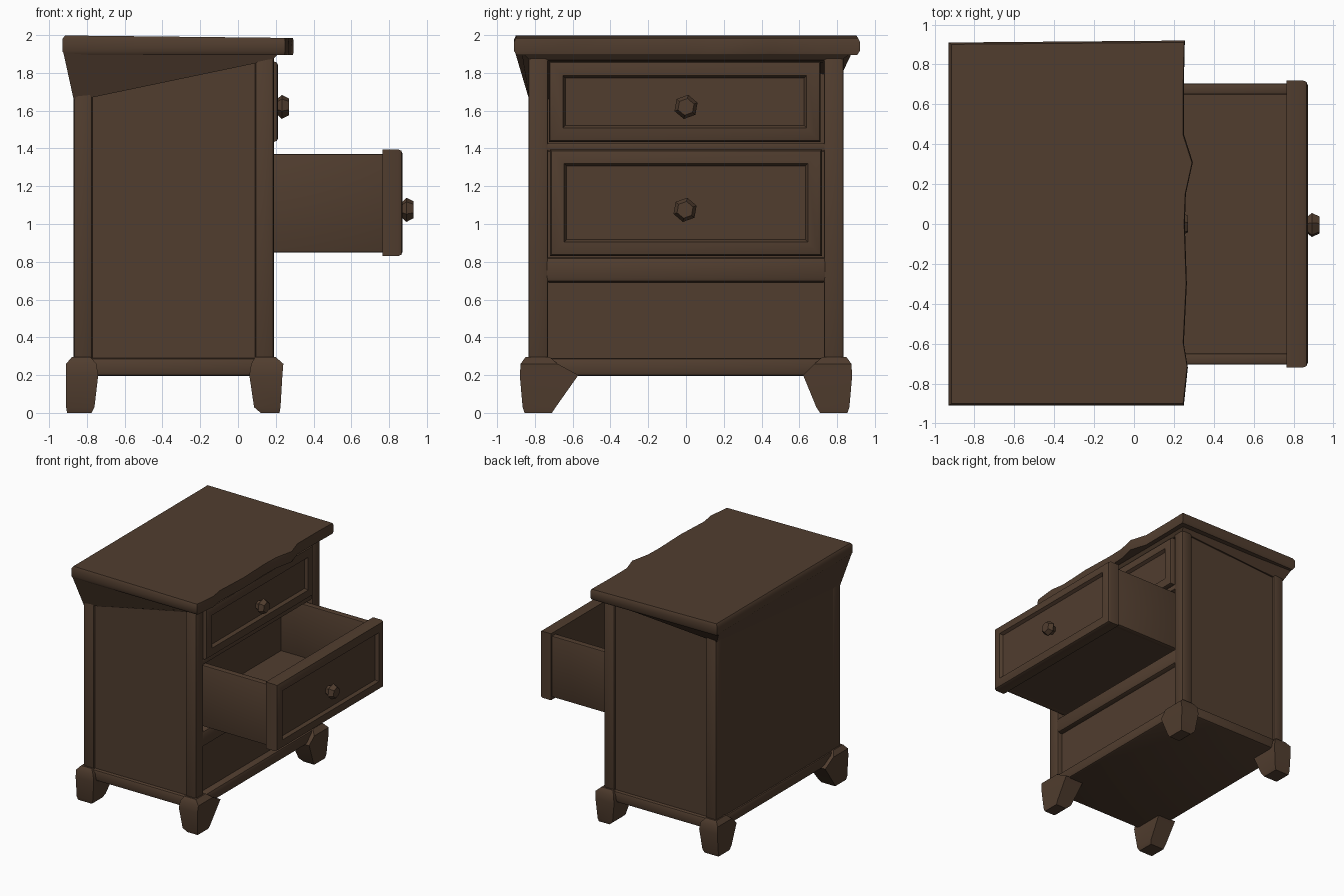
import bpy, bmesh, math
from mathutils import Vector

if "Cube" in bpy.data.objects:
    bpy.data.objects.remove(bpy.data.objects["Cube"])

wood = bpy.data.materials.new("dark_brown_wood")
wood.diffuse_color = (0.082, 0.047, 0.028, 1)
wood.use_nodes = True
wood.node_tree.nodes["Principled BSDF"].inputs["Base Color"].default_value = wood.diffuse_color


def finish(name, bm, bevel=0.0):
    """Optionally round the edges, then turn the bmesh into an object."""
    bmesh.ops.recalc_face_normals(bm, faces=bm.faces)
    if bevel:
        bmesh.ops.bevel(bm, geom=bm.edges[:], offset=bevel, segments=2,
                        profile=0.5, affect='EDGES', clamp_overlap=True)
    me = bpy.data.meshes.new(name)
    bm.to_mesh(me)
    bm.free()
    me.materials.append(wood)
    ob = bpy.data.objects.new(name, me)
    bpy.context.collection.objects.link(ob)
    return ob


def box(name, x, y, z, bevel=0.0, inset=None):
    """Box from ranges; inset=(margin, depth) sinks a panel in the +x face."""
    bm = bmesh.new()
    bmesh.ops.create_cube(bm, size=1)
    for v in bm.verts:
        v.co = Vector([r[0] + (c + 0.5) * (r[1] - r[0]) for c, r in zip(v.co, (x, y, z))])
    if inset:
        bm.normal_update()
        front = [f for f in bm.faces if f.normal.x > 0.9]
        edges = [e for e in bm.edges if e not in front[0].edges]
        bmesh.ops.bevel(bm, geom=list(front[0].edges), offset=bevel, segments=2,
                        profile=0.5, affect='EDGES')
        bevel = 0
        bm.normal_update()
        front = [max((f for f in bm.faces if f.normal.x > 0.9), key=lambda f: f.calc_area())]
        bmesh.ops.inset_region(bm, faces=front, thickness=inset[0])
        bmesh.ops.inset_region(bm, faces=front, thickness=0.02, depth=-inset[1])
    return finish(name, bm, bevel)


def loft(name, loops, bevel=0.0):
    """Closed solid through a stack of loops with equal point counts."""
    bm = bmesh.new()
    rings = [[bm.verts.new(p) for p in lp] for lp in loops]
    n = len(rings[0])
    for a, b in zip(rings, rings[1:]):
        for i in range(n):
            j = (i + 1) % n
            bm.faces.new((a[i], a[j], b[j], b[i]))
    bm.faces.new(rings[0])
    bm.faces.new(rings[-1])
    return finish(name, bm, bevel)


def knob(name, x, y, z, length):
    """Faceted knob pointing along +x."""
    loops = []
    for t, r in ((-0.02, 0.035), (0.25, 0.04), (0.55, 0.065), (1.0, 0.045)):
        loops.append([(x + t * length, y + r * math.cos(math.radians(a)),
                       z + r * math.sin(math.radians(a))) for a in range(20, 380, 60)])
    loft(name, loops)


# Top slab with a slightly worn front edge
outline = [(-0.93, -0.91), (0.25, -0.91), (0.27, -0.72), (0.25, -0.6), (0.265, -0.3),
           (0.255, 0.0), (0.26, 0.15), (0.295, 0.31), (0.25, 0.45), (0.25, 0.7),
           (0.255, 0.92), (-0.93, 0.91)]


def top_z(x):
    return 1.998 - 0.013 * (x + 0.93) / 1.2


loft("top_board", [
    [(x * 0.985, y * 0.985, 1.895) for x, y in outline],
    [(x, y, 1.915) for x, y in outline],
    [(x, y, top_z(x) - 0.02) for x, y in outline],
    [(x * 0.985, y * 0.99, top_z(x)) for x, y in outline]])

# Flared moulding under the top, hanging lower at the rear corners
loft("top_moulding", [
    [(-0.868, -0.828, 1.65), (0.185, -0.828, 1.87), (0.185, 0.828, 1.87), (-0.868, 0.828, 1.80)],
    [(-0.925, -0.905, 1.91), (0.22, -0.87, 1.91), (0.22, 0.88, 1.91), (-0.925, 0.88, 1.91)]])

# Corner posts and recessed side panels
for s, side in ((-1, "left"), (1, "right")):
    for x0, end in ((-0.87, "rear"), (0.09, "front")):
        ys = sorted((s * 0.73, s * 0.835))
        box(f"{end}_post_{side}", (x0, x0 + 0.1), ys, (0.25, 1.9), 0.015)
    box(f"side_panel_{side}", (-0.8, 0.12), sorted((s * 0.77, s * 0.817)), (0.25, 1.9))

# Back, base and front rails
box("back_panel", (-0.866, -0.82), (-0.79, 0.79), (0.25, 1.9))
box("base", (-0.88, 0.205), (-0.845, 0.845), (0.195, 0.29), 0.02)
box("top_rail", (0.08, 0.185), (-0.75, 0.75), (1.865, 1.9))
box("middle_rail", (-0.8, 0.18), (-0.75, 0.75), (1.385, 1.43), 0.008)
box("lower_rail", (-0.8, 0.19), (-0.75, 0.75), (0.69, 0.825), 0.025)
box("lower_front_panel", (0.08, 0.145), (-0.75, 0.75), (0.27, 0.72))

# Bracket feet, each flaring inwards where it meets the base
for sx, end in ((-1, "rear"), (1, "front")):
    for sy, side, lean in ((-1, "left", 0.57), (1, "right", 0.62)):
        def ring(z, outer_x, inner_x, outer_y, inner_y):
            return [(outer_x, sy * outer_y, z), (inner_x, sy * outer_y, z),
                    (inner_x, sy * inner_y, z), (outer_x, sy * inner_y, z)]
        if sx < 0:
            xs = ((-0.905, -0.775), (-0.91, -0.76), (-0.91, -0.74), (-0.91, -0.75), (-0.88, -0.78))
        else:
            xs = ((0.22, 0.12), (0.225, 0.085), (0.235, 0.06), (0.24, 0.07), (0.2, 0.09))
        loft(f"{end}_foot_{side}", [
            ring(0.0, *xs[0], 0.855, 0.71),
            ring(0.03, *xs[1], 0.865, 0.69),
            ring(0.2, *xs[2], 0.88, lean),
            ring(0.26, *xs[3], 0.875, 0.68),
            ring(0.295, *xs[4], 0.85, 0.72)])

# Closed upper drawer
box("upper_drawer_front", (0.08, 0.212), (-0.725, 0.712), (1.435, 1.86), 0.02, (0.075, 0.025))
knob("upper_knob", 0.185, 0.0, 1.62, 0.085)

# Open lower drawer
box("lower_drawer_front", (0.765, 0.872), (-0.72, 0.72), (0.83, 1.395), 0.025, (0.07, 0.025))
for s, side in ((-1, "left"), (1, "right")):
    box(f"drawer_side_{side}", (-0.1, 0.78), sorted((s * 0.65, s * 0.705)), (0.85, 1.37), 0.01)
box("drawer_back", (-0.1, -0.05), (-0.66, 0.66), (0.85, 1.36))
box("drawer_bottom", (-0.09, 0.78), (-0.66, 0.66), (0.85, 0.92))
knob("lower_knob", 0.845, -0.005, 1.075, 0.085)

# Smooth shading with crisp edges
for ob in bpy.context.collection.objects:
    ob.select_set(True)
    bpy.context.view_layer.objects.active = ob
bpy.ops.object.shade_smooth_by_angle(angle=math.radians(35))
